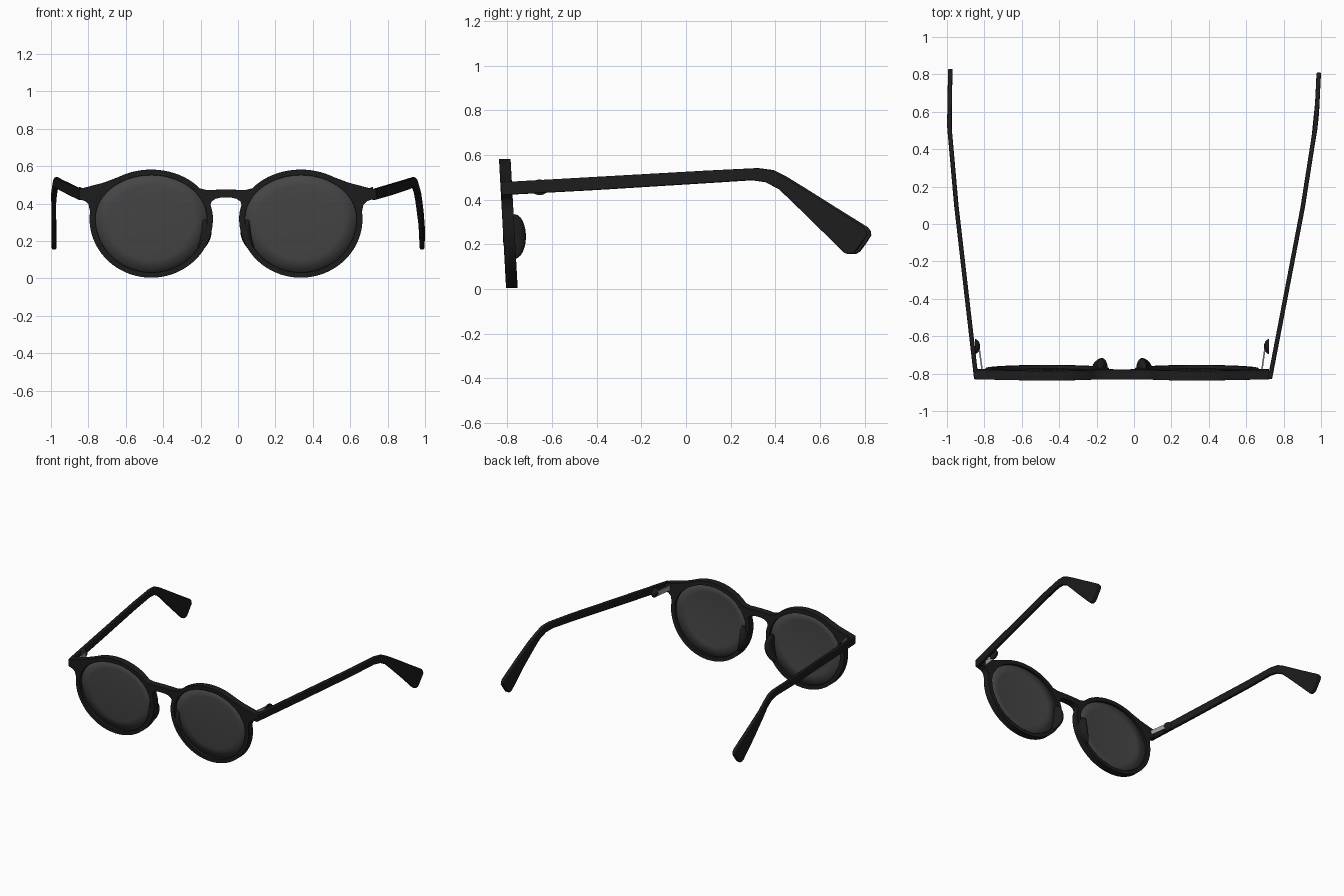
import bpy, bmesh, math
from mathutils import Vector

if "Cube" in bpy.data.objects:
    bpy.data.objects.remove(bpy.data.objects["Cube"])

X0 = -0.064                      # symmetry line of the front
LX, LZ = 0.40, 0.32              # lens centre (offset from X0, height)


def material(name, rgba):
    m = bpy.data.materials.new(name)
    m.diffuse_color = rgba
    m.use_nodes = True
    m.node_tree.nodes["Principled BSDF"].inputs["Base Color"].default_value = m.diffuse_color
    return m


BLACK = material("black_acetate", (0.012, 0.012, 0.012, 1))
GLASS = material("smoke_lens", (0.06, 0.06, 0.06, 0.8))
METAL = material("hinge_metal", (0.35, 0.35, 0.35, 1))


def add(name, bm, mat, bevel=0.0):
    bmesh.ops.remove_doubles(bm, verts=bm.verts, dist=1e-5)
    bmesh.ops.recalc_face_normals(bm, faces=bm.faces)
    me = bpy.data.meshes.new(name)
    bm.to_mesh(me)
    bm.free()
    ob = bpy.data.objects.new(name, me)
    bpy.context.collection.objects.link(ob)
    me.materials.append(mat)
    if bevel:
        b = ob.modifiers.new("bevel", 'BEVEL')
        b.width, b.segments = bevel, 2
        b.limit_method, b.angle_limit = 'ANGLE', math.radians(50)
    bpy.ops.object.select_all(action='DESELECT')
    ob.select_set(True)
    bpy.context.view_layer.objects.active = ob
    bpy.ops.object.shade_smooth_by_angle(angle=math.radians(40))
    return ob


def rim_point(deg, a, up, down):
    t = math.radians(deg)
    s = math.sin(t)
    return (LX + a * math.cos(t), LZ + (up if s > 0 else down) * s)


def plane_y(z):                  # front leans back towards the bottom
    return -0.779 - 0.055 * z


def lerp(keys, v):
    for (a, p), (b, q) in zip(keys, keys[1:]):
        if v <= b:
            return p + (q - p) * (v - a) / (b - a)
    return keys[-1][1]


# Front frame: one outline with two lens holes
half = [(0, .475), (.06, .474), (.10, .472)]
half += [rim_point(d, .33, .262, .316) for d in range(142, 54, -4)]
half += [(.655, .512), (.72, .495), (.785, .478), (.785, .425), (.752, .412), (.735, .395)]
half += [rim_point(d, .33, .262, .316) for d in range(8, -189, -4)]
half += [(.083, .395), (.076, .413), (.055, .426), (.03, .432), (0, .433)]
outline = half + [(-x, z) for x, z in half[-2:0:-1]]
hole = [rim_point(d, .298, .232, .288) for d in range(0, 360, 5)]

cu = bpy.data.curves.new("outline", 'CURVE')
cu.dimensions, cu.fill_mode, cu.extrude = '2D', 'BOTH', 0.026
for pts in (outline, hole, [(-x, z) for x, z in hole]):
    sp = cu.splines.new('POLY')
    sp.points.add(len(pts) - 1)
    for p, (x, z) in zip(sp.points, pts):
        p.co = (x, z, 0, 1)
    sp.use_cyclic_u = True
tmp = bpy.data.objects.new("outline", cu)
bpy.context.collection.objects.link(tmp)
mesh = bpy.data.meshes.new_from_object(tmp.evaluated_get(bpy.context.evaluated_depsgraph_get()))
bm = bmesh.new()
bm.from_mesh(mesh)
bpy.data.objects.remove(tmp)
for v in bm.verts:
    x, z, d = v.co
    v.co = (X0 + x, plane_y(z) - d, z)
add("front_frame", bm, BLACK, 0.006)

# Temple side profile: upper edge (y, z), lower edge (y, z)
stations = [(-.83, .478, -.825, .42), (-.4, .502, -.4, .443), (.1, .530, .1, .474),
            (.326, .541, .304, .487), (.393, .532, .37, .478), (.447, .505, .43, .447),
            (.527, .456, .483, .398), (.67, .366, .605, .280), (.815, .276, .726, .163),
            (.829, .256, .743, .156), (.828, .238, .762, .157), (.806, .203, .780, .168)]
paths = {"left": [(-.83, -.843), (.1, -.950), (.53, -.988), (.83, -.982)],
         "right": [(-.83, .726), (.1, .902), (.5, .964), (.56, .975), (.83, .988)]}

for side, s in (("left", -1), ("right", 1)):
    def at(dx, y, z):
        return Vector((X0 + s * dx, y, z))

    # Temple arm lofted along its profile
    bm = bmesh.new()
    rings = []
    stretch = 1.0 if s < 0 else 0.988
    for ty, tz, by, bz in stations:
        ring = []
        for y, z, w in ((ty, tz, -1), (ty, tz, 1), (by, bz, 1), (by, bz, -1)):
            y2 = -.83 + (y + .83) * stretch
            ring.append(bm.verts.new((lerp(paths[side], y) + w * .012, y2, z)))
        rings.append(ring)
    for a, b in zip(rings, rings[1:]):
        for i in range(4):
            j = (i + 1) % 4
            bm.faces.new((a[i], a[j], b[j], b[i]))
    bm.faces.new(rings[0])
    bm.faces.new(rings[-1])
    add(side + "_temple", bm, BLACK, 0.005)

    # Lens: shallow dome made of rings
    bm = bmesh.new()
    rows = []
    for r in (1, .75, .5, .25):
        row = []
        for d in range(0, 360, 6):
            x, z = rim_point(d, .302 * r, .236 * r, .292 * r)
            row.append(bm.verts.new(at(x, plane_y(z) + .004 - .012 * (1 - r * r), z)))
        rows.append(row)
    n = len(rows[0])
    for a, b in zip(rows, rows[1:]):
        for i in range(n):
            j = (i + 1) % n
            bm.faces.new((a[i], a[j], b[j], b[i]))
    bm.faces.new(rows[-1])
    lens = add(side + "_lens", bm, GLASS)
    so = lens.modifiers.new("thickness", 'SOLIDIFY')
    so.thickness, so.offset = 0.008, 0

    # Nose pad: flattened lump on the back of the inner rim
    bm = bmesh.new()
    bmesh.ops.create_uvsphere(bm, u_segments=20, v_segments=12, radius=1)
    for v in bm.verts:
        x, y, z = v.co
        v.co = at(.108 + .030 * x - .05 * z * .3 + .03 * z * z, -.768 + .052 * y, .235 + .10 * z)
    add(side + "_nose_pad", bm, BLACK)

    # Hinge leaf and half-round knuckle
    bm = bmesh.new()
    bmesh.ops.create_cube(bm, size=1)
    for v in bm.verts:
        x, y, z = v.co
        v.co = at(.757 + .008 * x + .018 * y, -.715 + .13 * y, .452 + .035 * z)
    add(side + "_hinge_leaf", bm, METAL)

    bm = bmesh.new()
    bmesh.ops.create_uvsphere(bm, u_segments=20, v_segments=12, radius=1)
    geom = bm.verts[:] + bm.edges[:] + bm.faces[:]
    bmesh.ops.bisect_plane(bm, geom=geom, dist=1e-4, plane_co=(0, 0, 0),
                           plane_no=(1, 0, 0), clear_outer=True)
    bmesh.ops.holes_fill(bm, edges=[e for e in bm.edges if e.is_boundary], sides=0)
    for v in bm.verts:
        x, y, z = v.co
        v.co = at(.787 + .028 * x, -.655 + .040 * y, .455 + .035 * z)
    add(side + "_hinge_knuckle", bm, BLACK)
